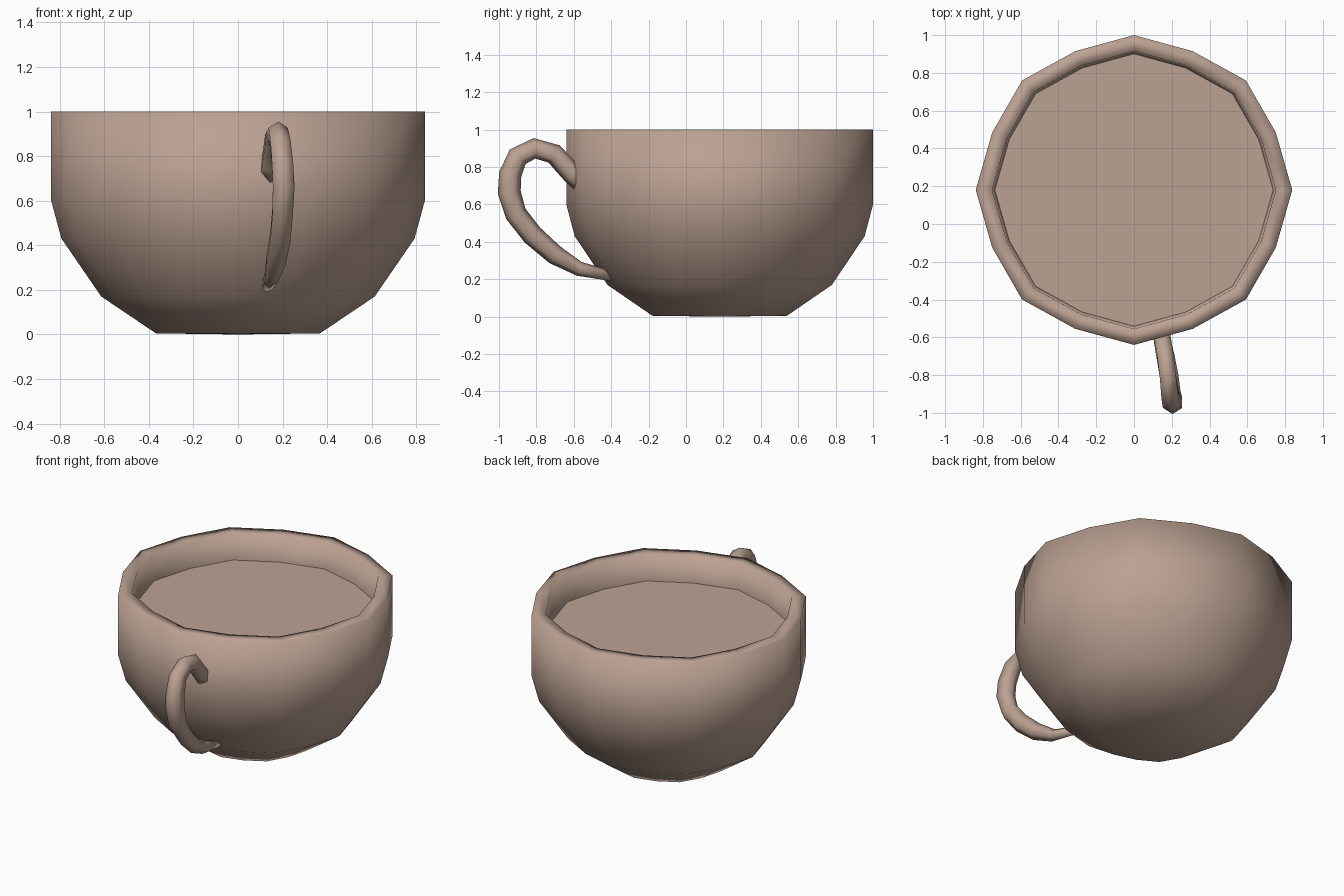
import bpy, bmesh, math
from mathutils import Vector

if "Cube" in bpy.data.objects:
    bpy.data.objects.remove(bpy.data.objects["Cube"])

clay = bpy.data.materials.new("warm_clay")
clay.diffuse_color = (0.50, 0.36, 0.29, 1)
clay.use_nodes = True
clay.node_tree.nodes["Principled BSDF"].inputs["Base Color"].default_value = clay.diffuse_color

SIDES, CY = 16, 0.18


def ring_point(r, z, i):
    # alternate corners are pulled in, as on a softened octagon
    a = 2 * math.pi * i / SIDES
    k = r * (0.97 if i % 2 else 1.0)
    return (1.022 * k * math.cos(a), CY + k * math.sin(a), z)


def finish(bm, name, smooth):
    bmesh.ops.recalc_face_normals(bm, faces=bm.faces)
    me = bpy.data.meshes.new(name)
    for f in bm.faces:
        f.smooth = smooth
    bm.to_mesh(me)
    bm.free()
    me.materials.append(clay)
    ob = bpy.data.objects.new(name, me)
    bpy.context.collection.objects.link(ob)
    return ob


def skin(bm, rings):
    for a, b in zip(rings, rings[1:]):
        n = len(a)
        for i in range(n):
            j = (i + 1) % n
            bm.faces.new((a[i], a[j], b[j], b[i]))


# cup bowl: lathed profile from base over the rim and down inside to the liquid
profile = [(0.36, 0.005), (0.60, 0.17), (0.775, 0.43), (0.82, 0.60),
           (0.82, 1.0), (0.735, 1.0), (0.72, 0.82)]
bm = bmesh.new()
rings = [[bm.verts.new(ring_point(r, z, i)) for i in range(SIDES)] for r, z in profile]
skin(bm, rings)
base = bm.verts.new((0, CY, 0))
for i in range(SIDES):
    bm.faces.new((base, rings[0][(i + 1) % SIDES], rings[0][i]))
cup = finish(bm, "cup_bowl", True)

# liquid surface
bm = bmesh.new()
face = bm.faces.new([bm.verts.new(ring_point(0.722, 0.83, i)) for i in range(SIDES)])
liquid = finish(bm, "liquid_surface", False)
if liquid.data.polygons[0].normal.z < 0:
    liquid.data.flip_normals()

# handle: tube swept along a slightly skewed loop (x, y, z, radius)
path = [(0.14, -0.54, 0.70, 0.05), (0.15, -0.61, 0.765, 0.05),
        (0.165, -0.705, 0.87, 0.05), (0.18, -0.81, 0.90, 0.05),
        (0.19, -0.90, 0.855, 0.052), (0.20, -0.94, 0.76, 0.055),
        (0.205, -0.945, 0.665, 0.056), (0.20, -0.91, 0.55, 0.053),
        (0.19, -0.82, 0.435, 0.052), (0.17, -0.70, 0.33, 0.048),
        (0.15, -0.57, 0.255, 0.035), (0.13, -0.38, 0.215, 0.025)]
bm = bmesh.new()
pts = [Vector(p[:3]) for p in path]
rings = []
for k, p in enumerate(pts):
    t = (pts[min(k + 1, len(pts) - 1)] - pts[max(k - 1, 0)]).normalized()
    u = (Vector((1, 0, 0)) - t * t.x).normalized()
    v = t.cross(u)
    ring = []
    for i in range(6):
        a = math.pi * (i + 0.5) / 3
        ring.append(bm.verts.new(p + path[k][3] * (u * math.cos(a) + 1.1 * v * math.sin(a))))
    rings.append(ring)
skin(bm, rings)
bm.faces.new(rings[0])
bm.faces.new(rings[-1])
handle = finish(bm, "handle", True)
